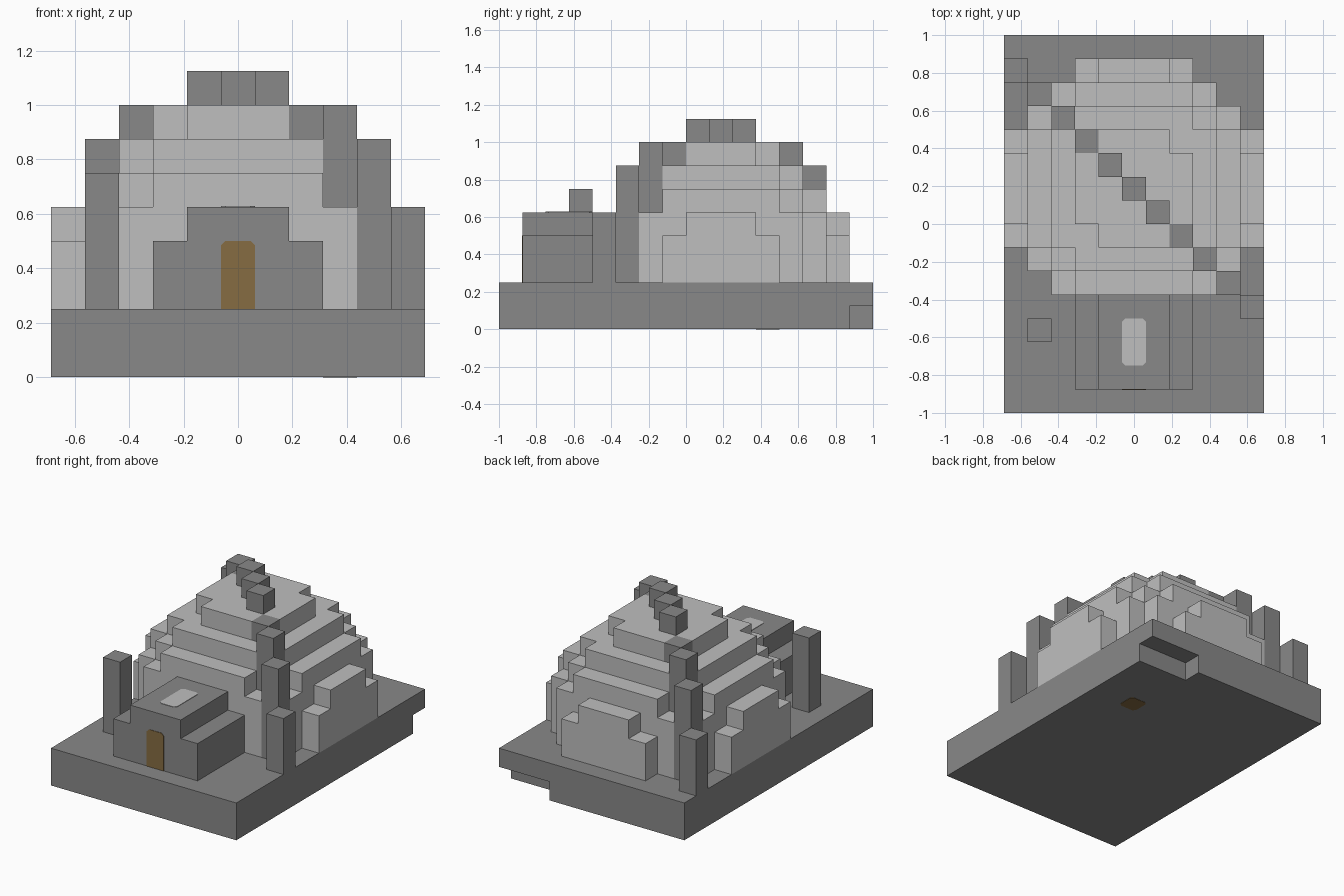
import bpy
import bmesh
from math import sqrt

U = 0.125          # side of one block
CY = 1.5 * U       # dome centre along y
FLOOR = 2 * U      # top of the plinth
REACH = 5          # dome radius in blocks

if "Cube" in bpy.data.objects:
    bpy.data.objects.remove(bpy.data.objects["Cube"], do_unlink=True)


def material(name, rgb):
    m = bpy.data.materials.new(name)
    m.use_nodes = True
    m.diffuse_color = (*rgb, 1)
    m.node_tree.nodes["Principled BSDF"].inputs["Base Color"].default_value = (*rgb, 1)
    return m


STONE = material("dark stone", (0.25, 0.25, 0.25))
PALE = material("pale stone", (0.52, 0.52, 0.52))
WOOD = material("brown wood", (0.24, 0.15, 0.054))


def prism(name, outline, start, end, mat, along="z"):
    """Extrude a flat outline along z (outline in x, y) or y (outline in x, z)."""
    place = (lambda a, b, h: (a, b, h)) if along == "z" else (lambda a, b, h: (a, h, b))
    bm = bmesh.new()
    face = bm.faces.new([bm.verts.new(place(a, b, start)) for a, b in outline])
    grown = bmesh.ops.extrude_face_region(bm, geom=[face])["geom"]
    bmesh.ops.translate(bm, vec=place(0, 0, end - start),
                        verts=[g for g in grown if isinstance(g, bmesh.types.BMVert)])
    bmesh.ops.dissolve_limit(bm, angle_limit=0.01, verts=bm.verts[:], edges=bm.edges[:])
    bmesh.ops.recalc_face_normals(bm, faces=bm.faces[:])
    mesh = bpy.data.meshes.new(name)
    bm.to_mesh(mesh)
    bm.free()
    mesh.materials.append(mat)
    ob = bpy.data.objects.new(name, mesh)
    bpy.context.collection.objects.link(ob)
    return ob


def rect(x0, y0, x1, y1):
    return [(x0, y0), (x1, y0), (x1, y1), (x0, y1)]


def soft_rect(x0, y0, x1, y1, c=0.016):
    """Rectangle with clipped corners."""
    return [(x0 + c, y0), (x1 - c, y0), (x1, y0 + c), (x1, y1 - c),
            (x1 - c, y1), (x0 + c, y1), (x0, y1 - c), (x0, y0 + c)]


def post(name, x, y, bottom, top):
    """One-block-wide upright."""
    h = U / 2
    prism(name, rect(x - h, y - h, x + h, y + h), bottom, top, STONE)


# Plinth, with a notch under its back left corner
W = 5.5 * U
prism("plinth_lower", [(-W, -1), (W, -1), (W, 1 - U), (W - 3 * U, 1 - U),
                       (W - 3 * U, 1), (-W, 1)], 0, U, STONE)
prism("plinth_upper", rect(-W, -1, W, 1), U, FLOOR, STONE)


# Dome, stacked from stepped round layers
def half_width(j, k):
    rest = (REACH + 0.5) ** 2 - j * j - k * k
    return int(sqrt(rest)) if rest >= 0 else -1


for k in range(REACH + 1):
    right, left = [], []
    for j in range(1 - REACH, REACH + 1):
        w = half_width(j, k)
        if w < 0:
            continue
        # leave room where the arch cuts into the fourth layer
        wr = w - 1 if (k, j) == (3, -3) else w
        wl = w - 1 if (k, j) == (3, 3) else w
        for side in (-0.5, 0.5):
            y = CY + (j + side) * U
            right.append(((wr + 0.5) * U, y))
            left.append((-(wl + 0.5) * U, y))
    outline = list(dict.fromkeys(right + left[::-1]))
    prism(f"dome_layer_{k + 1}", outline, FLOOR + k * U, FLOOR + (k + 1) * U, PALE)

# Diagonal arch over the dome: bottom and top in blocks by distance from the centre
ARCH = [(8, 9), (8, 9), (7, 8), (5, 8), (2, 7), (2, 5)]
for i in range(-REACH, REACH + 1):
    low, high = ARCH[abs(i)]
    post(f"arch_block_{i + REACH + 1}", i * U, CY - i * U, low * U, high * U)

# Free-standing post in the front yard
post("yard_post", -4 * U, -4.5 * U, FLOOR, 6 * U)

# Entrance porch with a stepped roof
A, B = 2.5 * U, 1.5 * U
FRONT = -7 * U
prism("porch", [(-A, FLOOR), (A, FLOOR), (A, 4 * U), (B, 4 * U), (B, 5 * U),
                (-B, 5 * U), (-B, 4 * U), (-A, 4 * U)], FRONT, -3 * U, STONE, "y")

# Thin plates: door, roof light and floor hatch
H = U / 2
prism("door", soft_rect(-H, FLOOR - 0.02, H, 4 * U), FRONT - 0.003, FRONT + 0.003, WOOD, "y")
prism("roof_light", soft_rect(-H, -6 * U, H, -4 * U), 5 * U - 0.003, 5 * U + 0.003, PALE)
prism("floor_hatch", soft_rect(3 * U - H, 3 * U, 3 * U + H, 4 * U), -0.002, 0.003, WOOD)
